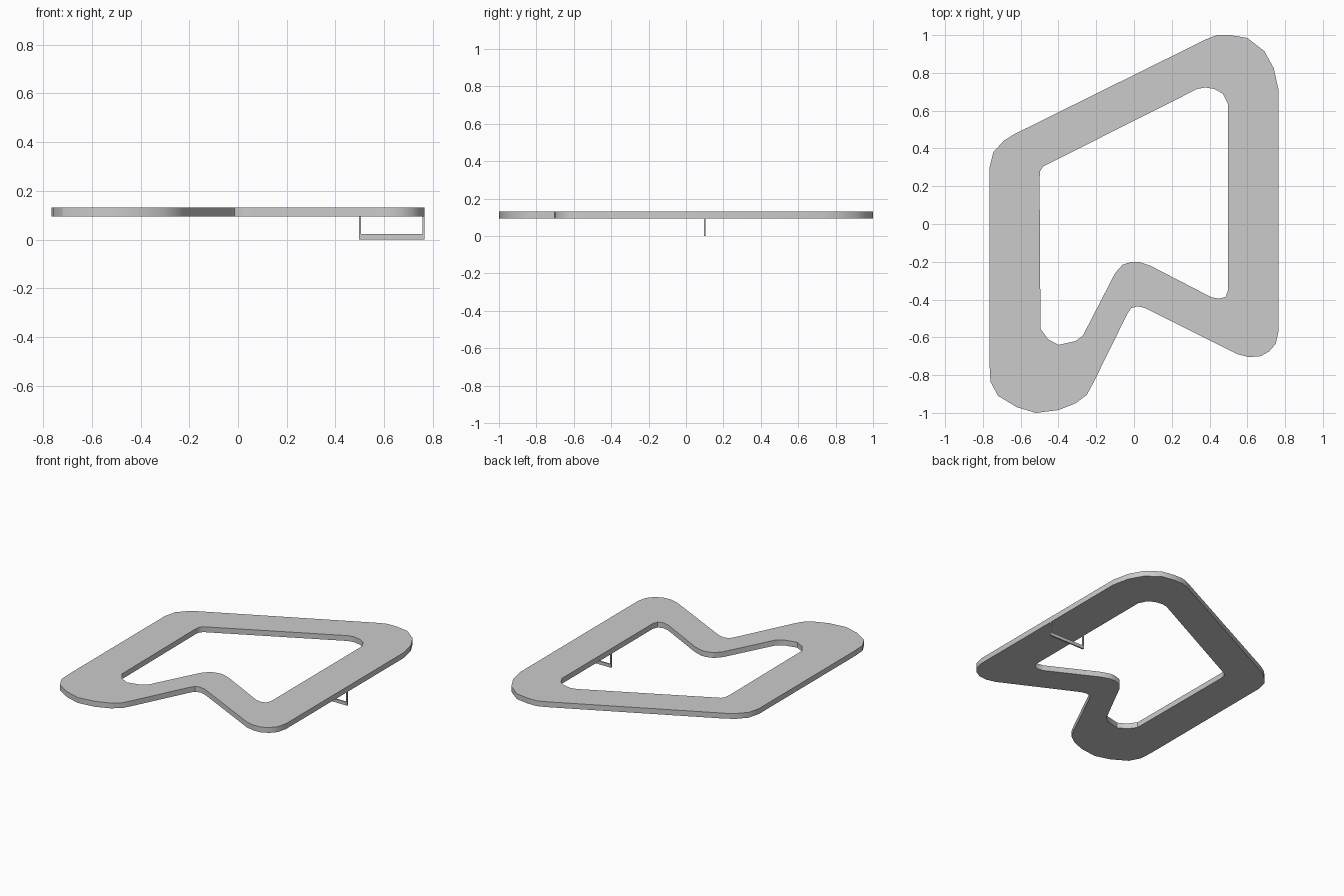
import bpy, bmesh
from math import radians

if "Cube" in bpy.data.objects:
    bpy.data.objects.remove(bpy.data.objects["Cube"])

OUTER = [(.386, .98), (.44, 1), (.51, 1), (.6, .985), (.69, .915), (.74, .825), (.765, .71),
         (.765, -.57), (.75, -.635), (.715, -.675), (.67, -.7), (.61, -.705), (.55, -.69),
         (.06, -.445), (.02, -.436), (-.015, -.445), (-.035, -.475),
         (-.215, -.84), (-.25, -.905), (-.31, -.95), (-.4, -.985), (-.52, -1), (-.62, -.97),
         (-.72, -.91), (-.76, -.835), (-.765, -.74),
         (-.765, .3), (-.745, .38), (-.69, .44), (-.635, .475)]
INNER = [(.335, .715), (.375, .723), (.425, .715), (.47, .69), (.498, .635),
         (.498, -.35), (.485, -.385), (.45, -.396), (.41, -.388),
         (.085, -.22), (.025, -.2), (-.01, -.2), (-.06, -.215), (-.1, -.26),
         (-.27, -.59), (-.31, -.62), (-.4, -.64), (-.455, -.61), (-.495, -.555),
         (-.5, .24), (-.497, .28), (-.48, .305)]
BOTTOM, TOP = .094, .131


def finish(name, bm):
    mesh = bpy.data.meshes.new(name)
    bmesh.ops.recalc_face_normals(bm, faces=bm.faces)
    bm.to_mesh(mesh)
    bm.free()
    obj = bpy.data.objects.new(name, mesh)
    bpy.context.collection.objects.link(obj)
    return obj


# Circuit slab: outline with a hole, filled and extruded
bm = bmesh.new()
edges = []
for loop in (OUTER, INNER):
    vs = [bm.verts.new((x, y, BOTTOM)) for x, y in loop]
    edges += [bm.edges.new((vs[i - 1], vs[i])) for i in range(len(vs))]
bmesh.ops.triangle_fill(bm, edges=edges, use_beauty=True, normal=(0, 0, 1))
ext = bmesh.ops.extrude_face_region(bm, geom=bm.faces[:], use_keep_orig=True)
bmesh.ops.translate(bm, vec=(0, 0, TOP - BOTTOM),
                    verts=[g for g in ext["geom"] if isinstance(g, bmesh.types.BMVert)])
slab = finish("track_slab", bm)
bpy.context.view_layer.objects.active = slab
slab.select_set(True)
bpy.ops.object.shade_smooth_by_angle(angle=radians(30))

# Start line bracket: U-shaped profile hanging below the slab
profile = [(.497, BOTTOM), (.497, 0), (.765, 0), (.765, BOTTOM),
           (.757, BOTTOM), (.757, .022), (.505, .022), (.505, BOTTOM)]
bm = bmesh.new()
face = bm.faces.new([bm.verts.new((x, .095, z)) for x, z in profile])
ext = bmesh.ops.extrude_face_region(bm, geom=[face], use_keep_orig=True)
bmesh.ops.translate(bm, vec=(0, .01, 0),
                    verts=[g for g in ext["geom"] if isinstance(g, bmesh.types.BMVert)])
finish("start_line_bracket", bm)
